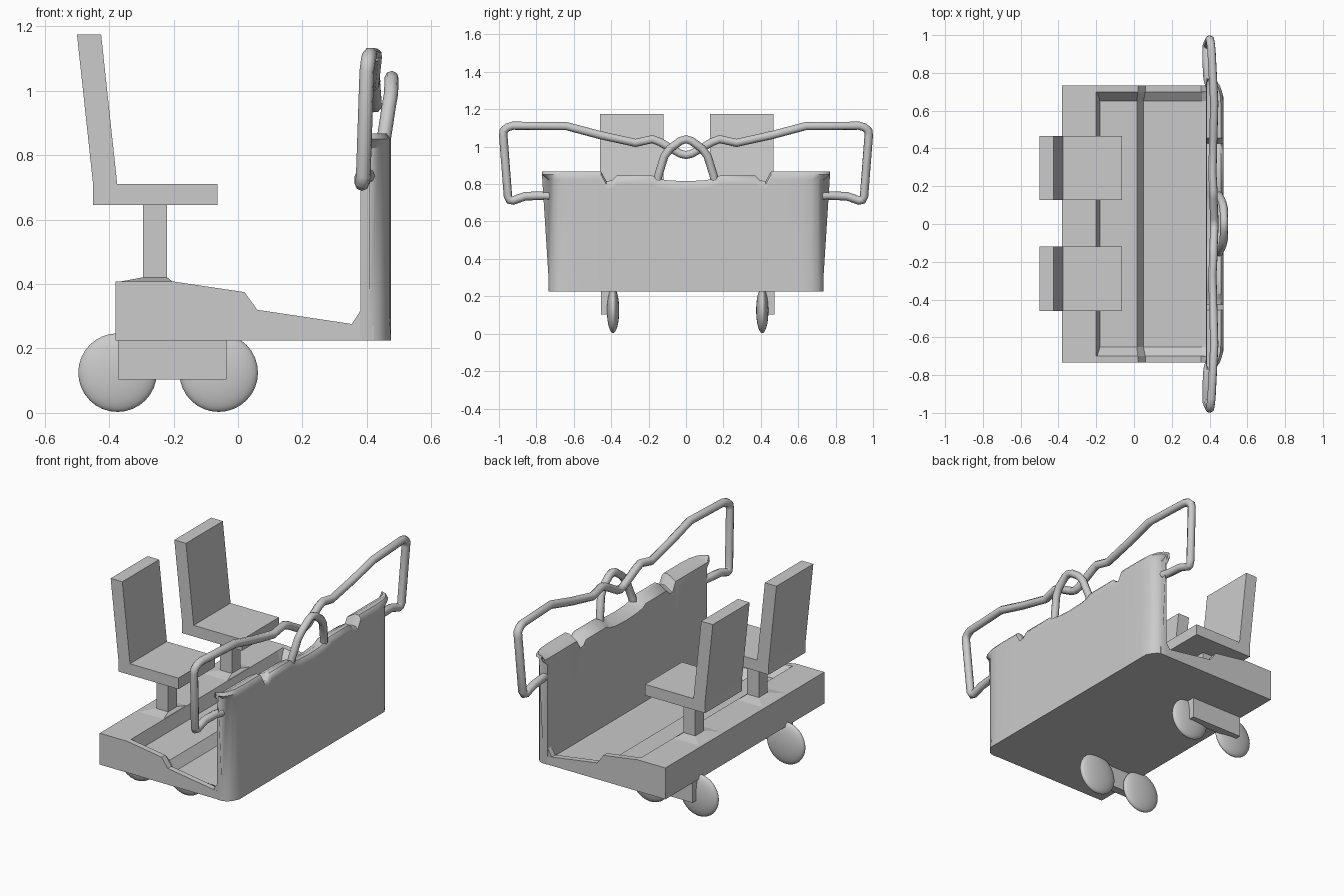
import bpy, bmesh, math
from mathutils import Vector

if "Cube" in bpy.data.objects:
    bpy.data.objects.remove(bpy.data.objects["Cube"])

grey = bpy.data.materials.new("light_grey")
grey.diffuse_color = (0.6, 0.6, 0.6, 1)
grey.use_nodes = True
grey.node_tree.nodes["Principled BSDF"].inputs["Base Color"].default_value = grey.diffuse_color


def finish(name, bm, smooth=None):
    bmesh.ops.recalc_face_normals(bm, faces=bm.faces)
    me = bpy.data.meshes.new(name)
    bm.to_mesh(me)
    bm.free()
    ob = bpy.data.objects.new(name, me)
    bpy.context.collection.objects.link(ob)
    me.materials.append(grey)
    if smooth:
        bpy.ops.object.select_all(action='DESELECT')
        ob.select_set(True)
        bpy.context.view_layer.objects.active = ob
        bpy.ops.object.shade_smooth_by_angle(angle=math.radians(smooth))
    return ob


def loft(name, sections, smooth=None):
    """Skin closed sections that all have the same point count, capping both ends."""
    bm = bmesh.new()
    rings = [[bm.verts.new(p) for p in s] for s in sections]
    n = len(rings[0])
    for a, b in zip(rings, rings[1:]):
        for i in range(n):
            j = (i + 1) % n
            bm.faces.new((a[i], a[j], b[j], b[i]))
    bm.faces.new(rings[0])
    bm.faces.new(rings[-1])
    return finish(name, bm, smooth)


def extrude_y(name, profile, y0, y1):
    return loft(name, [[(x, y, z) for x, z in profile] for y in (y0, y1)])


def box(name, x0, x1, y0, y1, z0, z1):
    return extrude_y(name, [(x0, z0), (x1, z0), (x1, z1), (x0, z1)], y0, y1)


def tube(name, points, radius):
    cu = bpy.data.curves.new(name, 'CURVE')
    cu.dimensions = '3D'
    cu.bevel_depth = radius
    cu.bevel_resolution = 2
    cu.use_fill_caps = True
    sp = cu.splines.new('POLY')
    sp.points.add(len(points) - 1)
    for p, co in zip(sp.points, points):
        p.co = (*co, 1)
    sp.use_smooth = True
    cu.materials.append(grey)
    ob = bpy.data.objects.new(name, cu)
    bpy.context.collection.objects.link(ob)
    return ob


def mirror_path(half):
    """Half path runs from the +y end to the point on y = 0."""
    return half + [(x, -y, z) for x, y, z in reversed(half[:-1])]


# Floor body: high side rims, sunken stepped floor between them
rim = [(-0.38, 0.225), (0.42, 0.225), (0.42, 0.27), (0.36, 0.275),
       (0.06, 0.32), (0.02, 0.375), (-0.2, 0.408), (-0.38, 0.408)]
sunk = [(-0.38, 0.225), (0.42, 0.225), (0.42, 0.25), (0.36, 0.25),
        (0.05, 0.27), (0.015, 0.325), (-0.18, 0.335), (-0.2, 0.408), (-0.38, 0.408)]
rim.insert(6, (-0.195, 0.407))
loft("floor_body", [[(x, y, z) for x, z in prof] for y, prof in
                    ((-0.733, rim), (-0.70, rim), (-0.65, sunk),
                     (0.65, sunk), (0.70, rim), (0.733, rim))])

# Front panel: rounded ends, scalloped top edge, lip flaring at the ends
half = [(0.0, 0.815, 0.475), (0.10, 0.82, 0.475), (0.155, 0.83, 0.475),
        (0.18, 0.845, 0.475), (0.37, 0.845, 0.475), (0.395, 0.82, 0.475),
        (0.425, 0.815, 0.475), (0.455, 0.868, 0.475), (0.62, 0.868, 0.475),
        (0.67, 0.868, 0.47), (0.705, 0.868, 0.456), (0.726, 0.868, 0.436),
        (0.735, 0.868, 0.41)]
stations = [(-y, t, x) for y, t, x in reversed(half[1:])] + half
panel = []
for y, top, xo in stations:
    flare = math.copysign(max(0, abs(y) - 0.62) / 0.115 * 0.035, y)
    inner = min(0.435, xo - 0.02)
    panel.append([(0.38, y, 0.225), (0.475 if abs(y) < 0.7 else xo, y, 0.225),
                  (xo, y, 0.3), (xo, y, top - 0.045),
                  (xo, y + flare, top - 0.018), (xo - 0.014, y + flare, top),
                  (inner, y + flare, top), (0.385, y + flare, top - 0.03),
                  (0.38, y, top - 0.06)])
loft("front_panel", panel, 45)

# Small wedges where the side rims meet the panel
for s in (-1, 1):
    extrude_y("rim_wedge", [(0.35, 0.27), (0.385, 0.27), (0.385, 0.325)], s * 0.70, s * 0.732)

# Seats on posts
seat = [(-0.5, 1.175), (-0.425, 1.175), (-0.375, 0.71), (-0.063, 0.71),
        (-0.063, 0.645), (-0.45, 0.645), (-0.45, 0.71)]
for yc in (-0.29, 0.297):
    extrude_y("seat", seat, yc - 0.17, yc + 0.17)
    box("seat_post", -0.295, -0.22, yc - 0.04, yc + 0.04, 0.4, 0.66)
    loft("post_base", [[(x0, yc - w, z), (x1, yc - w, z), (x1, yc + w, z), (x0, yc + w, z)]
                       for x0, x1, w, z in ((-0.38, -0.2, 0.12, 0.405),
                                            (-0.295, -0.22, 0.04, 0.421))])

# Flattened wheels and their outer brackets
for yc, s in ((-0.39, -1), (0.408, 1)):
    for xc in (-0.374, -0.06):
        bm = bmesh.new()
        bmesh.ops.create_uvsphere(bm, u_segments=32, v_segments=16, radius=0.122)
        bmesh.ops.scale(bm, vec=(1, 0.27, 1), verts=bm.verts)
        bmesh.ops.translate(bm, vec=Vector((xc, yc, 0.125)), verts=bm.verts)
        finish("wheel", bm, 60)
    box("wheel_bracket", -0.373, -0.035, yc + s * 0.015, yc + s * 0.064, 0.103, 0.235)

# Long hand rail with side loops
tube("hand_rail", mirror_path([
    (0.41, 0.70, 0.735), (0.39, 0.77, 0.738), (0.385, 0.86, 0.735), (0.385, 0.925, 0.712),
    (0.386, 0.943, 0.715), (0.389, 0.952, 0.735), (0.400, 0.977, 1.06), (0.403, 0.975, 1.085),
    (0.406, 0.955, 1.103), (0.410, 0.925, 1.112), (0.425, 0.64, 1.11), (0.42, 0.46, 1.062),
    (0.415, 0.27, 1.02), (0.42, 0.18, 1.04), (0.42, 0.14, 1.025), (0.425, 0.03, 0.962),
    (0.425, 0.0, 0.955)]), 0.023)

# Small arch at the middle of the panel
tube("centre_arch", mirror_path([
    (0.445, 0.155, 0.80), (0.452, 0.148, 0.845), (0.468, 0.115, 0.95), (0.475, 0.085, 0.99),
    (0.477, 0.03, 1.03), (0.477, 0.0, 1.04)]), 0.022)
